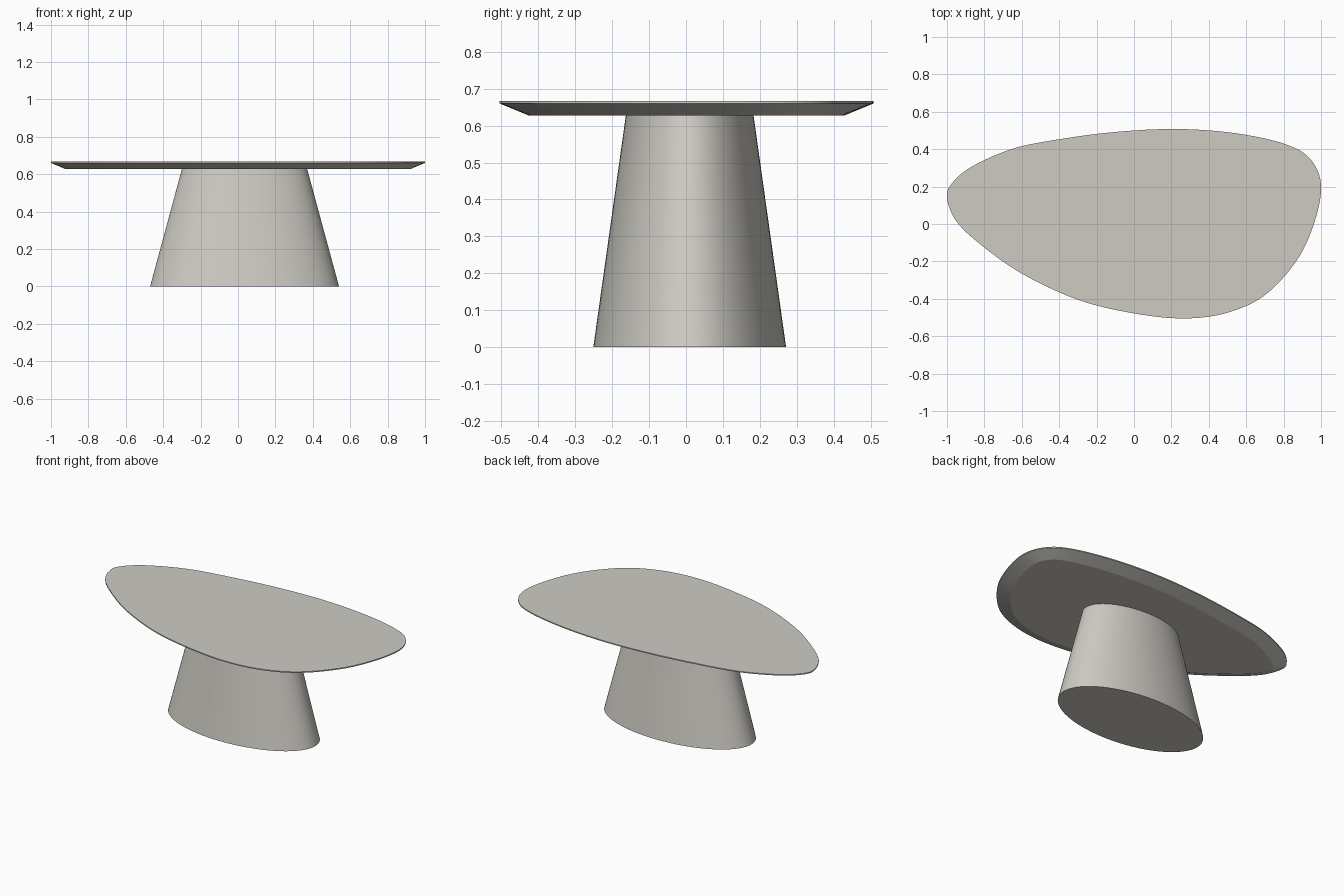
import bpy, bmesh, math
from mathutils import Vector

if "Cube" in bpy.data.objects:
    bpy.data.objects.remove(bpy.data.objects["Cube"])

mat = bpy.data.materials.new("warm grey")
mat.diffuse_color = (0.62, 0.60, 0.55, 1)
mat.use_nodes = True
mat.node_tree.nodes["Principled BSDF"].inputs["Base Color"].default_value = mat.diffuse_color


def loft(name, rings):
    """Skin a stack of closed rings and cap both ends."""
    bm = bmesh.new()
    loops = [[bm.verts.new(p) for p in ring] for ring in rings]
    n = len(loops[0])
    for a, b in zip(loops, loops[1:]):
        for i in range(n):
            j = (i + 1) % n
            bm.faces.new((a[i], a[j], b[j], b[i]))
    bm.faces.new(loops[0][::-1])
    bm.faces.new(loops[-1])
    bmesh.ops.recalc_face_normals(bm, faces=bm.faces)
    me = bpy.data.meshes.new(name)
    bm.to_mesh(me)
    bm.free()
    me.materials.append(mat)
    ob = bpy.data.objects.new(name, me)
    bpy.context.collection.objects.link(ob)
    bpy.ops.object.select_all(action='DESELECT')
    ob.select_set(True)
    bpy.context.view_layer.objects.active = ob
    bpy.ops.object.shade_smooth_by_angle(angle=math.radians(20))
    return ob


def smooth_loop(pts, steps):
    """Closed Catmull-Rom curve through the points."""
    out, n = [], len(pts)
    for i in range(n):
        a, b, c, d = (pts[(i + k) % n] for k in (-1, 0, 1, 2))
        for s in range(steps):
            t = s / steps
            out.append(0.5 * (2 * b + (c - a) * t + (2 * a - 5 * b + 4 * c - d) * t ** 2
                              + (3 * b - a - 3 * c + d) * t ** 3))
    return out


def ring(pts, inset, z):
    """Offset a counter-clockwise loop inward and lift it to z."""
    n, out = len(pts), []
    for i, p in enumerate(pts):
        t = (pts[(i + 1) % n] - pts[i - 1]).normalized()
        out.append((p.x - t.y * inset, p.y + t.x * inset, z))
    return out


# Free-form table top with an undercut edge
outline = [(-1.0, .14), (-.95, .015), (-.82, -.11), (-.6, -.265), (-.3, -.405), (0, -.478),
           (.27, -.505), (.5, -.474), (.7, -.38), (.87, -.195), (.965, .01), (1.0, .21),
           (.94, .35), (.8, .43), (.53, .487), (.22, .508), (-.1, .492), (-.4, .453),
           (-.65, .402), (-.87, .305), (-.975, .215)]
edge = smooth_loop([Vector(p) for p in outline], 8)
loft("table_top", [ring(edge, .08, .627), ring(edge, 0, .66), ring(edge, 0, .667)])


# Tapered oval pedestal
def oval(rx, ry, z, n=96):
    return [(.035 + rx * math.cos(2 * math.pi * i / n),
             .01 + ry * math.sin(2 * math.pi * i / n), z) for i in range(n)]


loft("pedestal", [oval(.505, .261, 0), oval(.335, .173, .627)])
